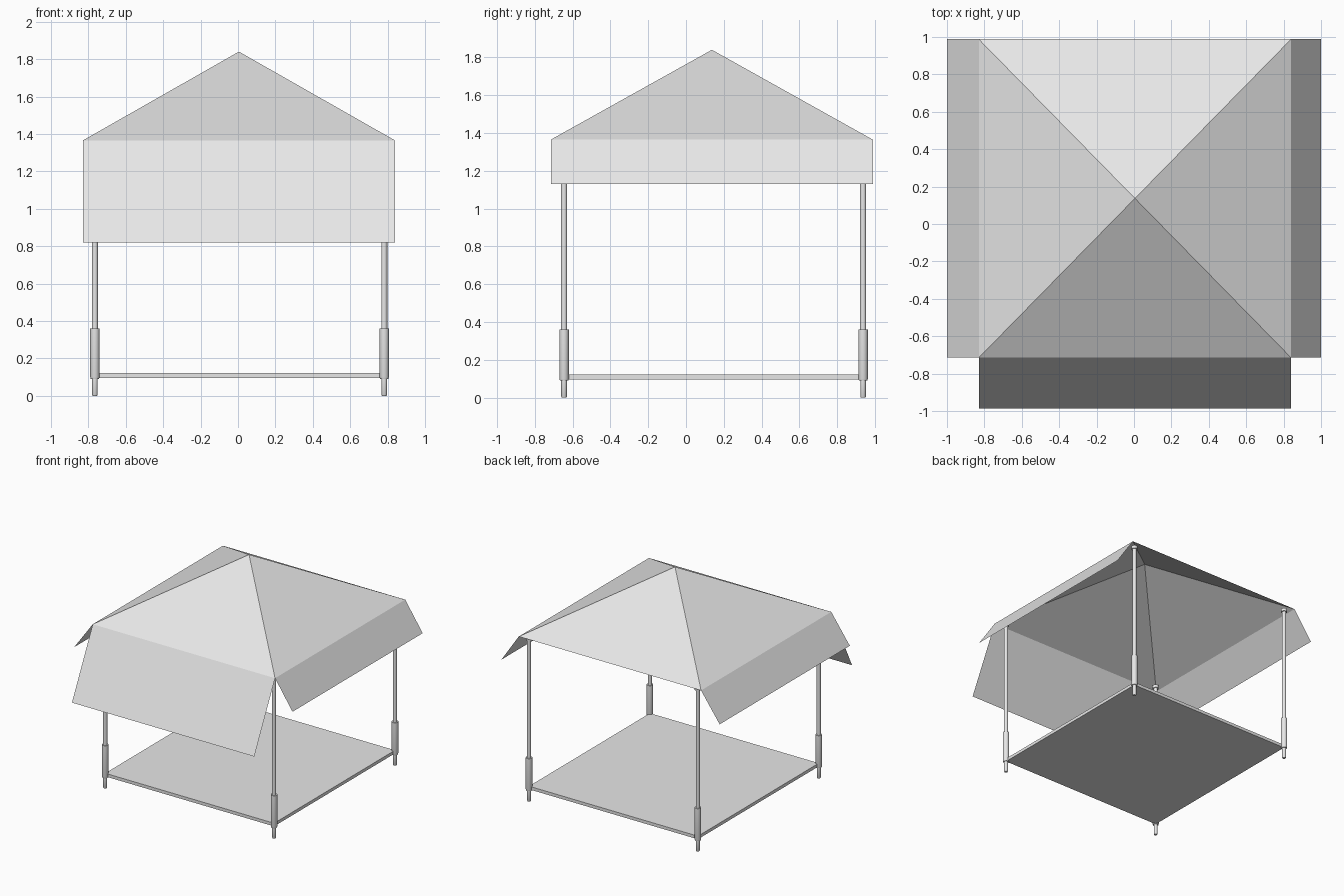
import bpy
import bmesh
import math

cube = bpy.data.objects.get("Cube")
if cube:
    bpy.data.objects.remove(cube, do_unlink=True)

grey = bpy.data.materials.new("light_grey")
grey.use_nodes = True
colour = (0.8, 0.8, 0.8, 1)
grey.diffuse_color = colour
grey.node_tree.nodes["Principled BSDF"].inputs["Base Color"].default_value = colour

# Canopy outline at the eaves and post centres
LEFT, RIGHT, FRONT, BACK, EAVE = -0.83, 0.84, -0.715, 0.988, 1.365
APEX = (0.005, 0.137, 1.84)
POST_X = (-0.765, 0.782)
POST_Y = (-0.645, 0.937)


def add_mesh(name, verts, faces):
    mesh = bpy.data.meshes.new(name)
    mesh.from_pydata(verts, [], faces)
    mesh.materials.append(grey)
    obj = bpy.data.objects.new(name, mesh)
    bpy.context.collection.objects.link(obj)
    return obj


def lathe(name, profile, x, y, sides=16):
    """Turn a (radius, height) profile into a closed post."""
    verts, faces = [], []
    for r, z in profile:
        for i in range(sides):
            a = math.tau * i / sides
            verts.append((x + r * math.cos(a), y + r * math.sin(a), z))
    for k in range(len(profile) - 1):
        for i in range(sides):
            j = (i + 1) % sides
            low, high = k * sides, (k + 1) * sides
            faces.append((low + i, low + j, high + j, high + i))
    faces.append(tuple(reversed(range(sides))))
    faces.append(tuple(range(len(verts) - sides, len(verts))))
    obj = add_mesh(name, verts, faces)
    bpy.context.view_layer.objects.active = obj
    bpy.ops.object.select_all(action="DESELECT")
    obj.select_set(True)
    bpy.ops.object.shade_smooth_by_angle(angle=math.radians(35))


# Four-sided cloth roof
corners = [(LEFT, FRONT, EAVE), (RIGHT, FRONT, EAVE),
           (RIGHT, BACK, EAVE), (LEFT, BACK, EAVE)]
add_mesh("canopy_roof", corners + [APEX],
         [(i, (i + 1) % 4, 4) for i in range(4)])

# Sloping cloth flaps on the front and both sides
flaps = {"front_flap": (0, 1, (0, -0.272), 0.82),
         "left_flap": (1, 2, (0.16, 0), 1.13),
         "right_flap": (3, 0, (-0.17, 0), 1.13)}
for name, (a, b, (dx, dy), z) in flaps.items():
    p, q = corners[a], corners[b]
    add_mesh(name, [p, q, (q[0] + dx, q[1] + dy, z), (p[0] + dx, p[1] + dy, z)],
             [(3, 2, 1, 0)])

# Posts with a foot, a thick sleeve and a small top cap
profile = [(0.012, 0), (0.015, 0.005), (0.015, 0.09), (0.022, 0.09),
           (0.025, 0.1), (0.025, 0.36), (0.016, 0.36), (0.016, 1.335),
           (0.024, 1.335), (0.024, 1.36)]
for side, x in zip(("right", "left"), POST_X):
    for end, y in zip(("front", "back"), POST_Y):
        lathe(f"{end}_{side}_post", profile, x, y)

# Thin floor slab between the posts
bm = bmesh.new()
bmesh.ops.create_cube(bm, size=1)
size = (POST_X[1] - POST_X[0], POST_Y[1] - POST_Y[0], 0.026)
middle = (sum(POST_X) / 2, sum(POST_Y) / 2, 0.109)
bmesh.ops.scale(bm, vec=size, verts=bm.verts)
bmesh.ops.translate(bm, vec=middle, verts=bm.verts)
floor = add_mesh("floor", [], [])
bm.to_mesh(floor.data)
bm.free()
